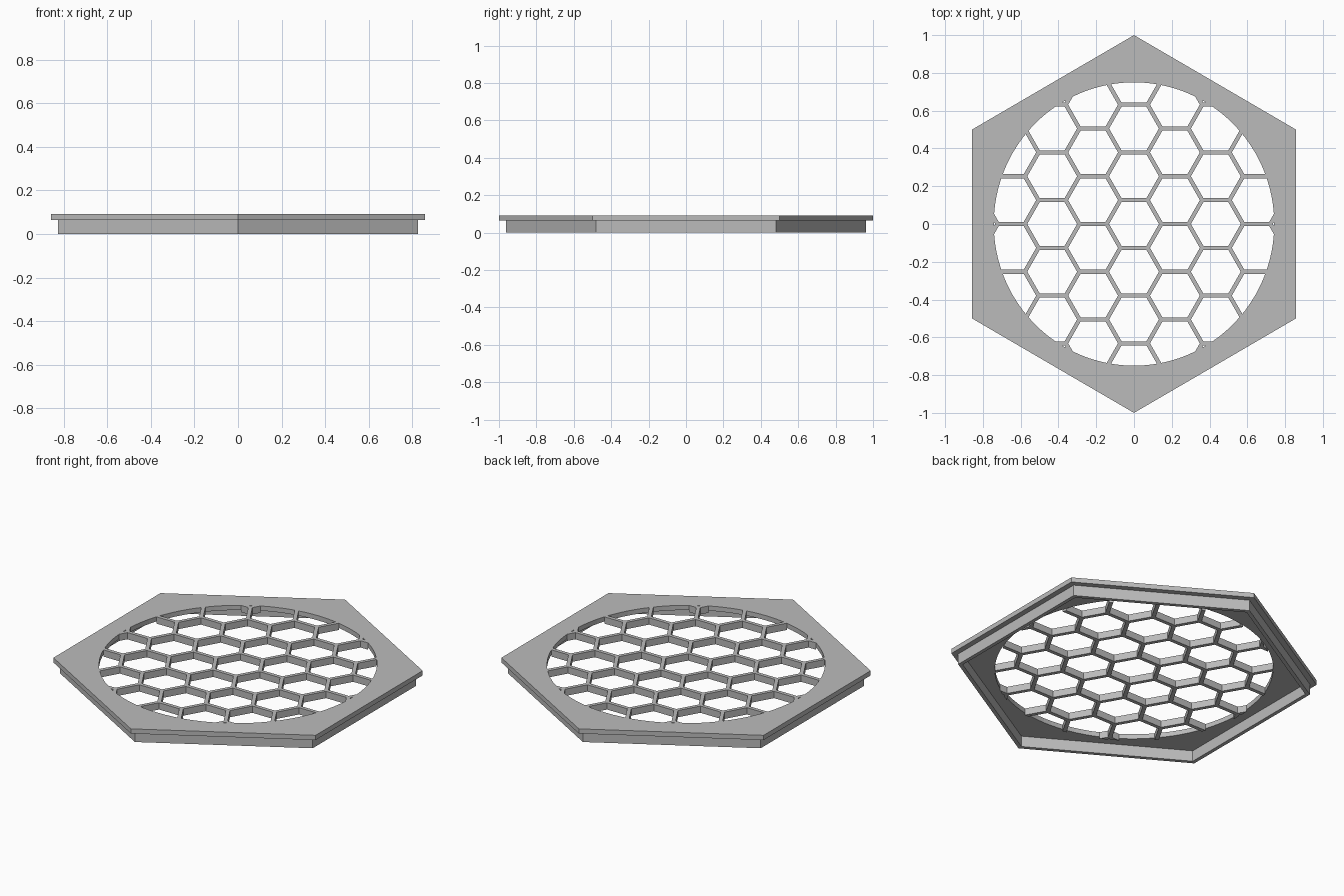
import bpy, bmesh, math

cube = bpy.data.objects.get("Cube")
if cube:
    bpy.data.objects.remove(cube, do_unlink=True)

grey = bpy.data.materials.new("plain_grey")
grey.use_nodes = True
colour = (0.5, 0.5, 0.5, 1)
grey.diffuse_color = colour
grey.node_tree.nodes["Principled BSDF"].inputs["Base Color"].default_value = colour

TOP, LEDGE = 0.092, 0.064
X_SCALE = 0.99          # the panel is slightly narrower than a regular hexagon
HOLE = 0.75
PITCH = 0.2527          # distance between neighbouring cells
BAR = 0.022
BAR_DEPTH = 0.04


def polygon(n, radius, centre=(0, 0), turn=0.0):
    return [(X_SCALE * (centre[0] + radius * math.cos(turn + math.tau * i / n)),
             centre[1] + radius * math.sin(turn + math.tau * i / n)) for i in range(n)]


def prisms(name, outlines, z0, z1, helper=False):
    """One object made of upright prisms over the given outlines."""
    bm = bmesh.new()
    for outline in outlines:
        face = bm.faces.new([bm.verts.new((x, y, z0)) for x, y in outline])
        up = bmesh.ops.extrude_face_region(bm, geom=[face])["geom"]
        verts = [v for v in up if isinstance(v, bmesh.types.BMVert)]
        bmesh.ops.translate(bm, verts=verts, vec=(0, 0, z1 - z0))
    bmesh.ops.recalc_face_normals(bm, faces=bm.faces)
    mesh = bpy.data.meshes.new(name)
    bm.to_mesh(mesh)
    bm.free()
    mesh.materials.append(grey)
    obj = bpy.data.objects.new(name, mesh)
    bpy.context.collection.objects.link(obj)
    if helper:
        obj.hide_render = True
        obj.hide_set(True)
        obj.display_type = 'WIRE'
    return obj


def cut(obj, cutter):
    mod = obj.modifiers.new("cut", 'BOOLEAN')
    mod.operation = 'DIFFERENCE'
    mod.solver = 'EXACT'
    mod.object = cutter


# Hexagonal top plate with a round opening
upright = math.pi / 2
plate = prisms("top_plate", [polygon(6, 1.0, turn=upright)], LEDGE, TOP)
cut(plate, prisms("opening_cutter", [polygon(96, HOLE)], -0.1, 0.2, True))

# Thin hollow skirt under the plate
skirt = prisms("lower_skirt", [polygon(6, 0.963, turn=upright)], 0, LEDGE)
cut(skirt, prisms("skirt_cutter", [polygon(6, 0.938, turn=upright)], -0.1, 0.2, True))

# Honeycomb grille: a disc with hexagonal cells removed
cells = []
cell_radius = (PITCH - BAR) / math.sqrt(3)
for column in range(-4, 5):
    for row in range(-4, 5):
        x = column * PITCH * math.sqrt(3) / 2
        y = (row + 0.5 * (column % 2)) * PITCH
        if math.hypot(x, y) < HOLE + cell_radius:
            cells.append(polygon(6, cell_radius, (x, y)))
grille = prisms("honeycomb_grille", [polygon(96, HOLE)], TOP - BAR_DEPTH, TOP)
cut(grille, prisms("cell_cutter", cells, -0.1, 0.2, True))
